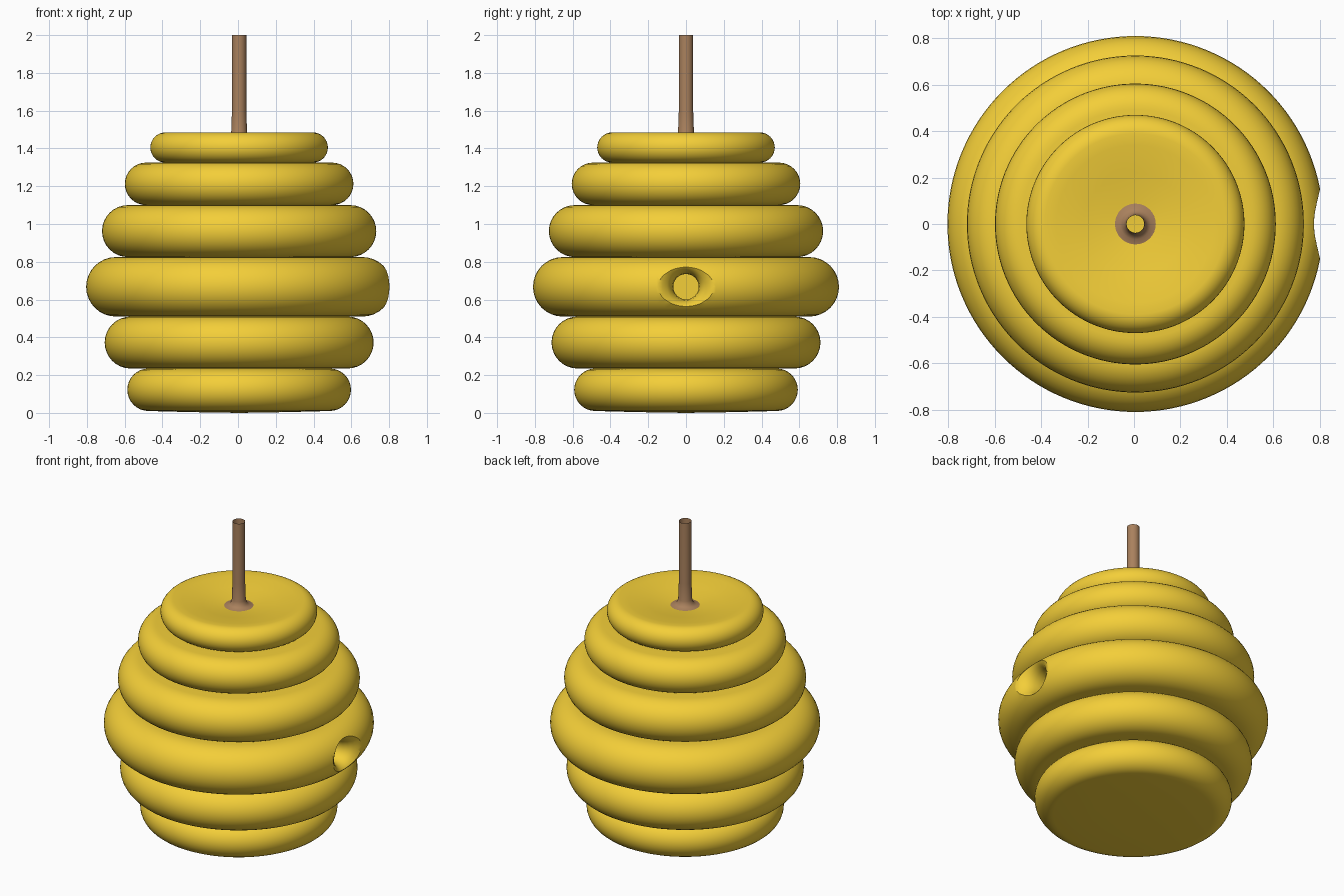
import bpy, math
from mathutils import Matrix

if "Cube" in bpy.data.objects:
    bpy.data.objects.remove(bpy.data.objects["Cube"])

CX = 0.006  # hive axis; the entrance cut trims the +x side


def material(name, color):
    m = bpy.data.materials.new(name)
    m.diffuse_color = color
    m.use_nodes = True
    m.node_tree.nodes["Principled BSDF"].inputs["Base Color"].default_value = m.diffuse_color
    return m


def lathe(name, profile, segs, mat, matrix):
    """Revolve (radius, height) points about the z axis; radius 0 makes a pole."""
    verts, rings, faces = [], [], []
    for r, z in profile:
        n = 1 if r == 0 else segs
        rings.append(range(len(verts), len(verts) + n))
        for i in range(n):
            a = 2 * math.pi * i / segs
            verts.append((r * math.cos(a), r * math.sin(a), z))
    for lo, hi in zip(rings, rings[1:]):
        for i in range(segs):
            j = (i + 1) % segs
            if len(lo) == 1:
                faces.append((lo[0], hi[j], hi[i]))
            elif len(hi) == 1:
                faces.append((lo[i], lo[j], hi[0]))
            else:
                faces.append((lo[i], lo[j], hi[j], hi[i]))
    me = bpy.data.meshes.new(name)
    me.from_pydata(verts, [], faces)
    me.transform(matrix)
    me.materials.append(mat)
    ob = bpy.data.objects.new(name, me)
    bpy.context.collection.objects.link(ob)
    return ob


def smooth(ob):
    bpy.ops.object.select_all(action='DESELECT')
    ob.select_set(True)
    bpy.context.view_layer.objects.active = ob
    bpy.ops.object.shade_smooth_by_angle(angle=math.radians(40))


honey = material("honey_yellow", (0.90, 0.62, 0.04, 1))
brown = material("rope_brown", (0.40, 0.22, 0.11, 1))
at_axis = Matrix.Translation((CX, 0, 0))

# Hive body: stacked round-edged coils (bottom z, top z, outer radius)
coils = [(0.01, 0.235, 0.592), (0.235, 0.51, 0.712), (0.51, 0.825, 0.81),
         (0.825, 1.10, 0.726), (1.10, 1.325, 0.605), (1.325, 1.485, 0.47)]
profile = [(0, 0.0), (0.25, 0.004)]
for z0, z1, r in coils:
    h = (z1 - z0) / 2
    for k in range(17):
        a = -math.pi / 2 + math.pi * k / 16
        profile.append((r - h + h * math.cos(a), (z0 + z1) / 2 + h * math.sin(a)))
# slightly dished top
profile += [(0.34, 1.481), (0.22, 1.463), (0.1, 1.443), (0, 1.437)]
hive = lathe("hive_body", profile, 128, honey, at_axis)

# Entrance: trumpet-shaped cutter pointing along x
trumpet = [(0, 0.60), (0.067, 0.60), (0.067, 0.68), (0.072, 0.72), (0.083, 0.75),
           (0.10, 0.773), (0.125, 0.79), (0.155, 0.805), (0.17, 0.83), (0, 0.90)]
to_x = Matrix.Translation((0, 0, 0.668)) @ Matrix.Rotation(math.pi / 2, 4, 'Y')
cutter = lathe("entrance_cutter", trumpet, 48, honey, to_x)
cutter.hide_render = True
mod = hive.modifiers.new("entrance", 'BOOLEAN')
mod.object = cutter
mod.operation = 'DIFFERENCE'
mod.solver = 'EXACT'
bpy.context.view_layer.objects.active = hive
bpy.ops.object.modifier_apply(modifier=mod.name)
bpy.data.objects.remove(cutter)
smooth(hive)

# Hanging rope: open tube with a flared foot
rope = lathe("hanging_rope",
             [(0.088, 1.444), (0.066, 1.449), (0.05, 1.46), (0.042, 1.485), (0.038, 1.6),
              (0.038, 2.0)], 32, brown, at_axis)
smooth(rope)
